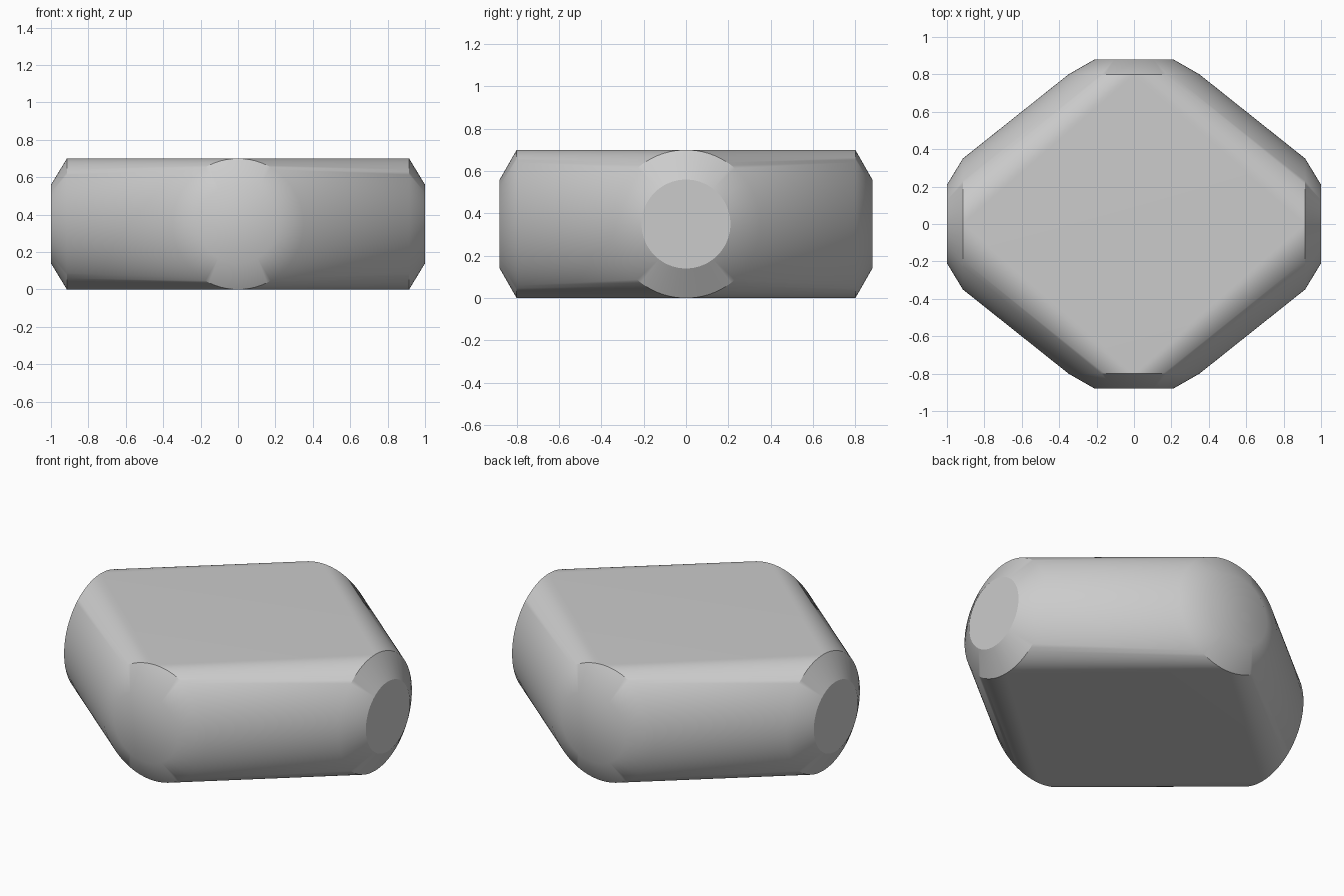
import bpy, bmesh, math
from mathutils import Vector

cube = bpy.data.objects.get("Cube")
if cube:
    bpy.data.objects.remove(cube, do_unlink=True)

RADIUS = 0.35       # full radius of the two crossed cylinders
END_RADIUS = 0.21   # radius of their chamfered end faces
SEGMENTS = 96


def material(name, color):
    mat = bpy.data.materials.new(name)
    mat.use_nodes = True
    mat.diffuse_color = color
    mat.node_tree.nodes["Principled BSDF"].inputs["Base Color"].default_value = color
    return mat


def add_ring(bm, axis, distance, radius):
    """Add a ring of points around the given horizontal axis."""
    for i in range(SEGMENTS):
        angle = math.tau * i / SEGMENTS
        across, up = radius * math.cos(angle), radius * math.sin(angle) + RADIUS
        bm.verts.new((distance, across, up) if axis == "x" else (across, distance, up))


# Rounded body: skin stretched around two crossed, chamfered cylinders
bm = bmesh.new()
for axis, shoulder, end in (("x", 0.915, 1.0), ("y", 0.80, 0.88)):
    for side in (-1, 1):
        add_ring(bm, axis, side * shoulder, RADIUS)
        add_ring(bm, axis, side * end, END_RADIUS)
hull = bmesh.ops.convex_hull(bm, input=bm.verts)
unused = [v for v in bm.verts if not v.link_faces]
bmesh.ops.delete(bm, geom=unused, context="VERTS")

# Merge the flat top, bottom and end faces into single polygons
flats = [Vector(d) for d in ((1, 0, 0), (-1, 0, 0), (0, 1, 0), (0, -1, 0), (0, 0, 1), (0, 0, -1))]
bm.normal_update()
for direction in flats:
    faces = [f for f in bm.faces if f.normal.dot(direction) > 0.99999]
    if len(faces) > 1:
        bmesh.ops.dissolve_faces(bm, faces=faces)
bmesh.ops.recalc_face_normals(bm, faces=bm.faces)

mesh = bpy.data.meshes.new("rounded_body")
bm.to_mesh(mesh)
bm.free()
body = bpy.data.objects.new("rounded_body", mesh)
bpy.context.collection.objects.link(body)
mesh.materials.append(material("light grey", (0.6, 0.6, 0.6, 1)))

# Smooth the curved skin and keep the end rims crisp
bpy.ops.object.select_all(action="DESELECT")
body.select_set(True)
bpy.context.view_layer.objects.active = body
bpy.ops.object.shade_smooth_by_angle(angle=math.radians(30))
